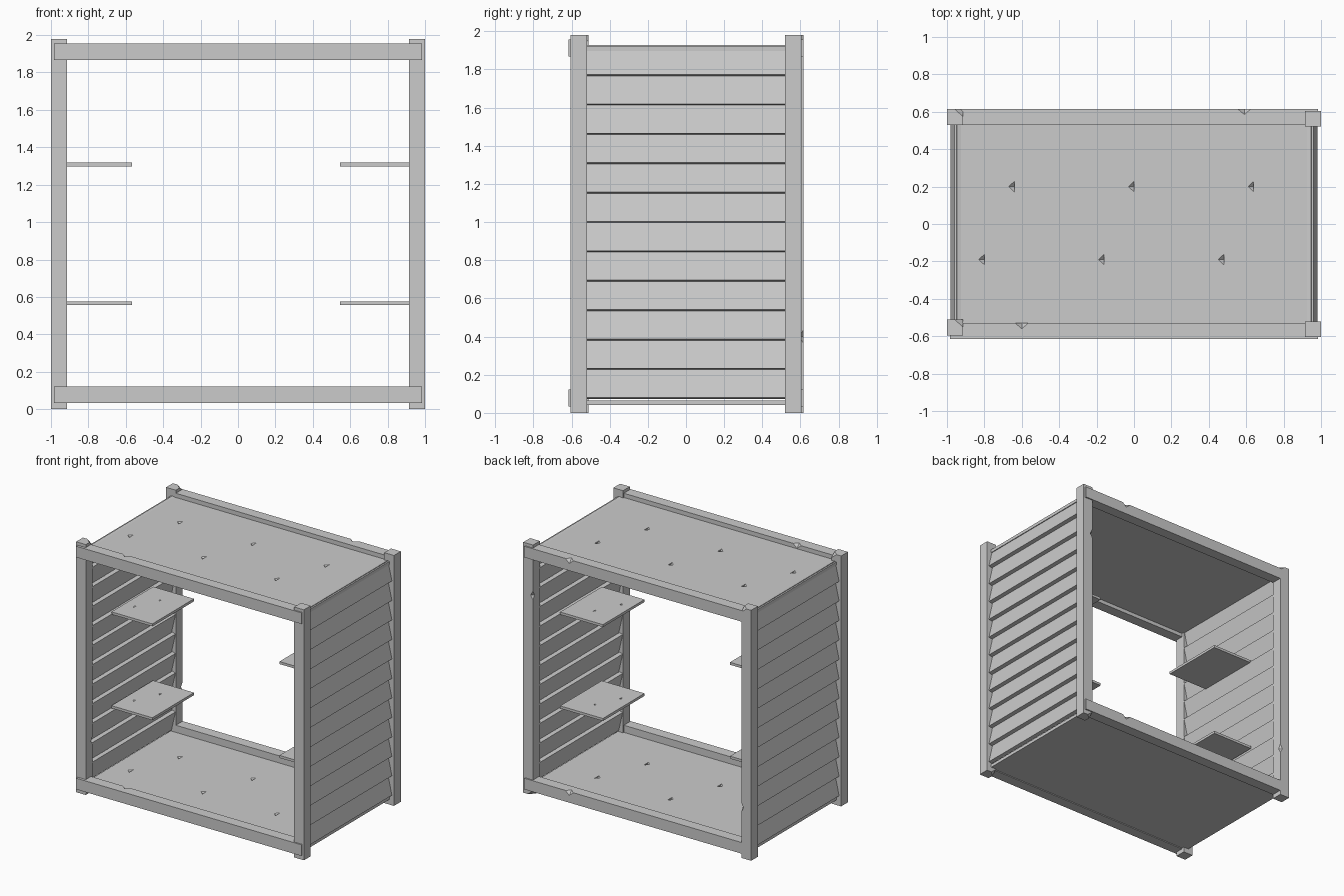
import bpy, bmesh
from math import pi, radians
from mathutils import Matrix, Vector

if "Cube" in bpy.data.objects:
    bpy.data.objects.remove(bpy.data.objects["Cube"])


def finish(name, bm):
    bmesh.ops.recalc_face_normals(bm, faces=bm.faces)
    me = bpy.data.meshes.new(name)
    bm.to_mesh(me)
    bm.free()
    ob = bpy.data.objects.new(name, me)
    bpy.context.collection.objects.link(ob)
    return ob


def timber(length, width, thick, chips=(), half=0.035, depth=0.03, drop=0.03):
    """Centred beam: u = length, v = width, w = thickness; chips dent the +v +w edge."""
    bm = bmesh.new()
    u, v, w = length / 2, width / 2, thick / 2

    def vert(*co):
        return bm.verts.new(co)
    c = {(a, b, d): vert(a * u, b * v, d * w)
         for a in (-1, 1) for b in (-1, 1) for d in (-1, 1)}
    top, side = [], []
    for p in chips:
        a, b = vert(p - half, v, w), vert(p + half, v, w)
        i, q = vert(p, v - depth, w), vert(p, v, w - drop)
        top += [a, i, b]
        side += [a, q, b]
        bm.faces.new((a, i, q))
        bm.faces.new((b, q, i))
    bm.faces.new([c[-1, 1, 1]] + top + [c[1, 1, 1], c[1, -1, 1], c[-1, -1, 1]])
    bm.faces.new([c[-1, 1, 1]] + side + [c[1, 1, 1], c[1, 1, -1], c[-1, 1, -1]])
    for b, d in (((-1, -1), (-1, 1)), ((-1, -1), (1, -1))):
        bm.faces.new((c[(-1, *b)], c[(1, *b)], c[(1, *d)], c[(-1, *d)]))
    for a in (-1, 1):
        bm.faces.new((c[a, -1, -1], c[a, 1, -1], c[a, 1, 1], c[a, -1, 1]))
    return bm


def place(bm, axes, loc):
    """Map u, v, w onto the given world axes and move into place."""
    m = Matrix([Vector(a) for a in axes]).transposed().to_4x4()
    bm.transform(Matrix.Translation(loc) @ m)
    return bm


X, Y, Z = (1, 0, 0), (0, 1, 0), (0, 0, 1)

# corner posts: chipped edge and one broken corner; right pair is turned over
for side, sname in ((-1, "left"), (1, "right")):
    for y, yname in ((-0.5525, "front"), (0.5725, "back")):
        bm = place(timber(1.98, 0.085, 0.085, (-0.59,), 0.035, 0.02, 0.02),
                   (Z, X, Y), (0, 0, 0))
        cut = bmesh.ops.bisect_plane(
            bm, geom=bm.verts[:] + bm.edges[:] + bm.faces[:],
            plane_co=(0.0425, 0.0025, 0.99), plane_no=(0.04, 0.045, 0.05),
            clear_outer=True)
        bmesh.ops.holes_fill(bm, edges=[e for e in bm.edges if e.is_boundary])
        if side > 0:
            bm.transform(Matrix.Rotation(pi, 4, 'Y'))
        bm.transform(Matrix.Translation((side * 0.9575, y - (0.01 if side > 0 else 0), 0.99)))
        finish(f"{sname}_{yname}_post", bm)

# long rails, front and back, bottom and top
for z, zname in ((0.078, "bottom"), (1.912, "top")):
    for y, chip, yname in ((-0.5725, -0.6, "front"), (0.5725, 0.59, "back")):
        finish(f"{zname}_{yname}_rail",
               place(timber(1.97, 0.085, 0.088, (chip,)), (X, Y, Z), (0, y, z)))

# floor and roof planks, running front to back
for z, name in ((0.053, "floor_plank"), (1.91, "roof_plank")):
    for i in range(12):
        chips = {0: (-0.19,), 1: (0.2,)}.get(i % 4, ())
        finish(name, place(timber(1.06, 0.16, 0.025, chips, 0.028, 0.03, 0.018),
                           (Y, X, Z), (-0.88 + 0.16 * i, 0, z)))

# overlapping sloped boards on both side walls
for side, name in ((-1, "left_siding_board"), (1, "right_siding_board")):
    for i in range(12):
        bm = place(timber(1.06, 0.158, 0.03), (Y, Z, X), (0, 0, 0))
        bm.transform(Matrix.Translation((side * 0.95, 0, 0.153 + 0.154 * i))
                     @ Matrix.Rotation(radians(-13 * side), 4, 'Y'))
        finish(name, bm)

# two small shelves on each side
for x0, name in ((-0.925, "left_shelf_plank"), (0.545, "right_shelf_plank")):
    for z in (0.566, 1.308):
        for i in range(4):
            w = 0.0895 if x0 < 0 else 0.0935
            chips = {0: (-0.095,), 1: (0.1,)}.get(i, ())
            finish(name, place(timber(0.52, w, 0.02, chips, 0.014, 0.016, 0.012),
                               (Y, X, Z), (x0 + w * (i + 0.5), 0, z)))
